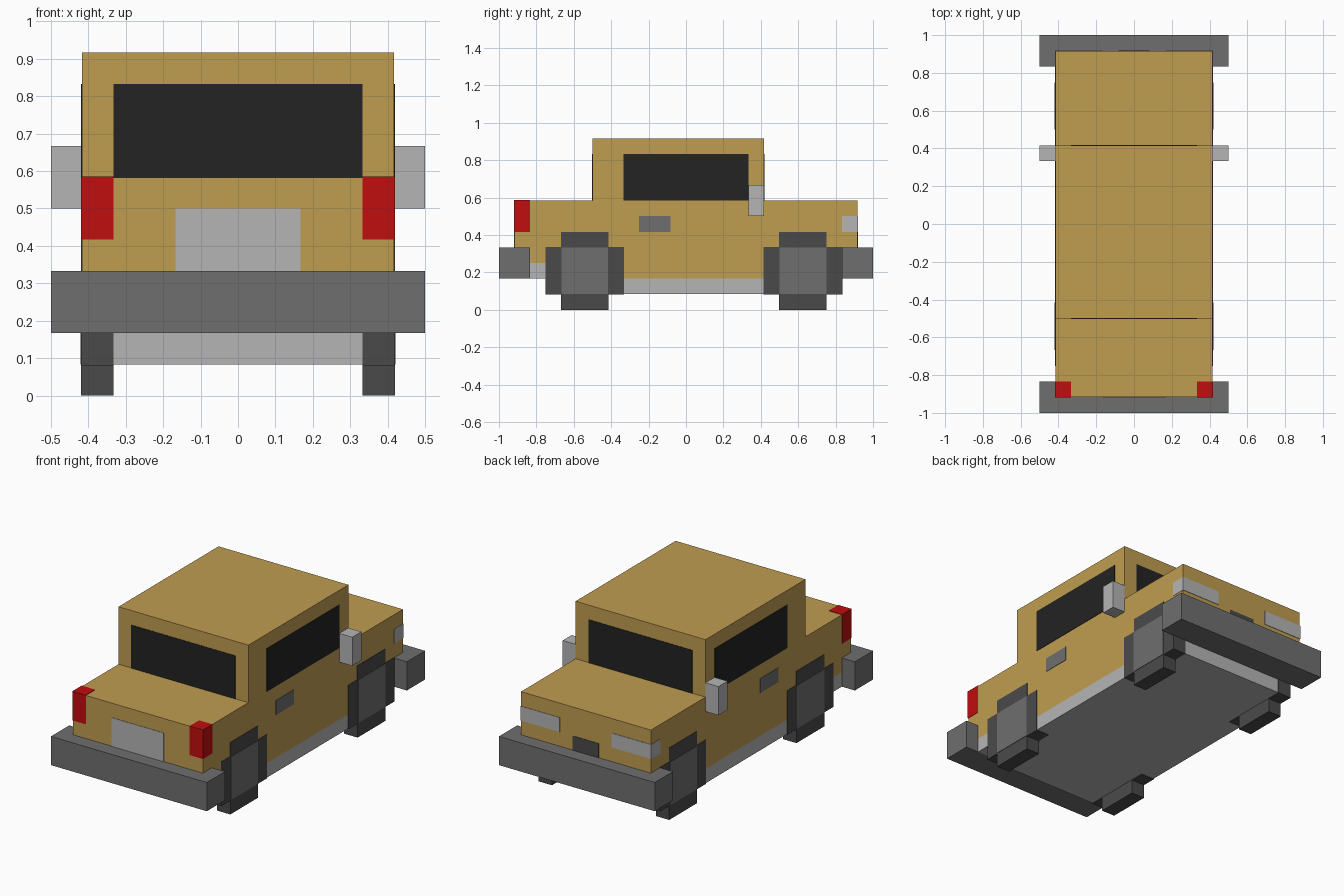
import bpy
import bmesh

if "Cube" in bpy.data.objects:
    bpy.data.objects.remove(bpy.data.objects["Cube"], do_unlink=True)

U = 1 / 12   # one block of the grid; all sizes below are in blocks
E = 0.03     # how far painted plates stand proud


def material(name, rgb):
    """Flat material from 0-255 display values."""
    lin = [((c / 255 + 0.055) / 1.055) ** 2.4 if c > 10 else c / 255 / 12.92 for c in rgb]
    m = bpy.data.materials.new(name)
    m.use_nodes = True
    m.diffuse_color = (*lin, 1)
    bsdf = next(n for n in m.node_tree.nodes if n.type == "BSDF_PRINCIPLED")
    bsdf.inputs["Base Color"].default_value = (*lin, 1)
    bsdf.inputs["Roughness"].default_value = 0.9
    return m


TAN = material("tan_paint", (192, 157, 81))
GREY = material("mid_grey", (111, 111, 111))
LIGHT = material("light_grey", (181, 181, 181))
RUBBER = material("dark_rubber", (74, 74, 74))
GLASS = material("black_glass", (35, 35, 35))
RED = material("red_light", (192, 14, 14))


def extrude(name, profile, x0, x1, mat):
    """Solid from a (y, z) profile pulled along x."""
    x0, x1 = sorted((x0, x1))
    bm = bmesh.new()
    face = bm.faces.new([bm.verts.new((x0 * U, y * U, z * U)) for y, z in profile])
    new = bmesh.ops.extrude_face_region(bm, geom=[face])["geom"]
    bmesh.ops.translate(bm, vec=((x1 - x0) * U, 0, 0),
                        verts=[v for v in new if isinstance(v, bmesh.types.BMVert)])
    bmesh.ops.recalc_face_normals(bm, faces=bm.faces)
    mesh = bpy.data.meshes.new(name)
    bm.to_mesh(mesh)
    bm.free()
    mesh.materials.append(mat)
    obj = bpy.data.objects.new(name, mesh)
    bpy.context.scene.collection.objects.link(obj)
    return obj


def box(name, x, y, z, mat):
    profile = [(y[0], z[0]), (y[1], z[0]), (y[1], z[1]), (y[0], z[1])]
    return extrude(name, profile, x[0], x[1], mat)


# Body shell with cabin
extrude("body_shell", [(-10, 3), (-10, 4), (-11, 4), (-11, 7), (-6, 7), (-6, 11),
                       (5, 11), (5, 7), (11, 7), (11, 4), (10, 4), (10, 2),
                       (-9, 2), (-9, 3)], -5, 5, TAN)

# Chassis
box("chassis_floor", (-5, 5), (-9, 10), (1, 2), LIGHT)
box("chassis_end_step", (-5, 5), (-10, -9), (2, 3), LIGHT)

# Bumpers
box("front_bumper", (-6, 6), (-12, -10), (2, 4), GREY)
box("back_bumper", (-6, 6), (10, 12), (2, 4), GREY)

# End windows, number plate and grille
box("front_window", (-4, 4), (-6 - E, -6 + E), (7, 10), GLASS)
box("back_window", (-4, 4), (5 - E, 5 + E), (7, 10), GLASS)
box("blank_plate", (-2, 2), (-11 - E, -11 + E), (4, 6), LIGHT)
box("grille", (-1, 1), (11 - E, 11 + E), (4, 5), RUBBER)

# Stepped wheel outline around its own centre
right_half = [(1.5, 0), (1.5 + E, 1 - E), (2.5 + E, 1 - E), (2.5 + E, 4 + E),
              (1.5 + E, 4 + E), (1.5 + E, 5)]
right_half[0] = (1.5 + E, 0)
wheel_outline = right_half + [(-y, z) for y, z in reversed(right_half)]

# Parts on both sides
for s, side in ((1, "left"), (-1, "right")):
    skin = (s * (5 - E), s * (5 + E))
    box(side + "_side_window", skin, (-4, 4), (7, 10), GLASS)
    box(side + "_door_handle", skin, (-3, -1), (5, 6), GREY)
    box(side + "_mirror", (s * 5, s * 6), (4, 5), (6, 8), LIGHT)
    box(side + "_red_lamp", (s * 4, s * (5 + E)), (-11 - E, -10), (5, 7 + E), RED)
    box(side + "_pale_lamp", (s * 2, s * (5 + E)), (10, 11 + E), (5, 6), LIGHT)
    for end, centre in (("front", -6.5), ("back", 7.5)):
        extrude(f"{side}_{end}_tyre", [(centre + y, z) for y, z in wheel_outline],
                s * 4, s * (5 + E), RUBBER)
        box(f"{side}_{end}_hub", (s * 4.5, s * (5 + 2 * E)),
            (centre - 1.5, centre + 1.5), (1, 4), GREY)
